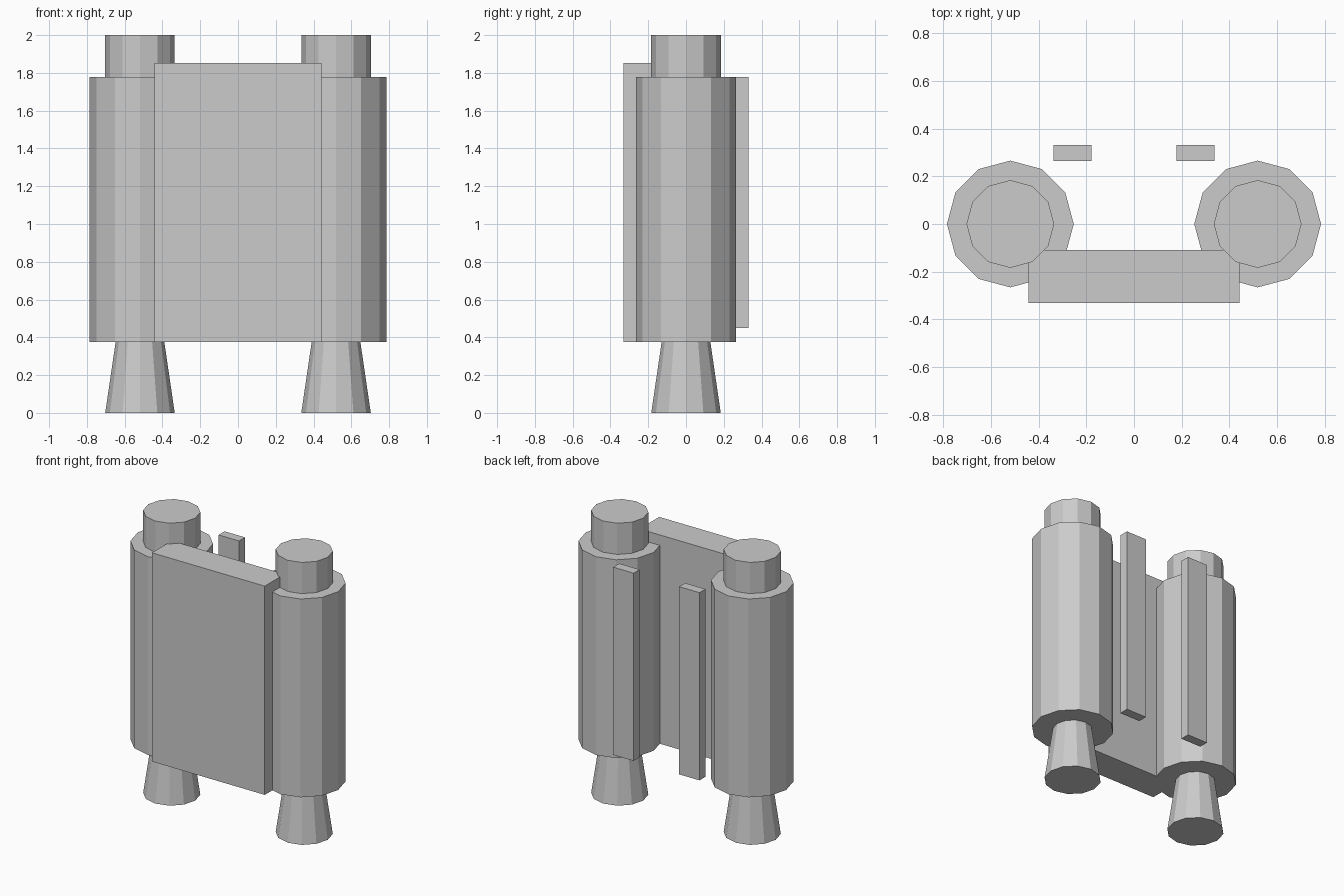
import bpy
import bmesh
import math

if "Cube" in bpy.data.objects:
    bpy.data.objects.remove(bpy.data.objects["Cube"])

grey = bpy.data.materials.new("plain grey")
grey.diffuse_color = (0.6, 0.6, 0.6, 1.0)
grey.use_nodes = True
grey.node_tree.nodes["Principled BSDF"].inputs["Base Color"].default_value = grey.diffuse_color


def finish(name, bm):
    bmesh.ops.recalc_face_normals(bm, faces=bm.faces)
    mesh = bpy.data.meshes.new(name)
    bm.to_mesh(mesh)
    bm.free()
    mesh.materials.append(grey)
    obj = bpy.data.objects.new(name, mesh)
    bpy.context.collection.objects.link(obj)
    return obj


def box(name, x0, x1, y0, y1, z0, z1):
    bm = bmesh.new()
    bmesh.ops.create_cube(bm, size=1)
    for v in bm.verts:
        v.co = (x1 if v.co.x > 0 else x0,
                y1 if v.co.y > 0 else y0,
                z1 if v.co.z > 0 else z0)
    return finish(name, bm)


def drum(name, x, r_bottom, r_top, z0, z1, sides=12):
    # Closed prism or cone with corners on the x and y axes
    bm = bmesh.new()
    rings = []
    for r, z in ((r_bottom, z0), (r_top, z1)):
        rings.append([bm.verts.new((x + r * math.cos(math.tau * i / sides),
                                    r * math.sin(math.tau * i / sides), z))
                      for i in range(sides)])
    low, high = rings
    for i in range(sides):
        j = (i + 1) % sides
        bm.faces.new((low[i], low[j], high[j], high[i]))
    bm.faces.new(low[::-1])
    bm.faces.new(high)
    return finish(name, bm)


# Front plate joining both tanks
box("front_plate", -0.442, 0.442, -0.332, -0.11, 0.375, 1.853)

for side, s in (("left", -1), ("right", 1)):
    x = s * 0.519
    # Tank with its cap and flared nozzle
    drum(side + "_tank", x, 0.266, 0.266, 0.375, 1.779)
    drum(side + "_cap", x, 0.184, 0.184, 1.779, 2.0)
    drum(side + "_nozzle", x, 0.184, 0.129, 0.0, 0.375)
    # Shoulder strap at the back
    xa, xb = sorted((s * 0.178, s * 0.338))
    box(side + "_strap", xa, xb, 0.265, 0.332, 0.45, 1.779)
